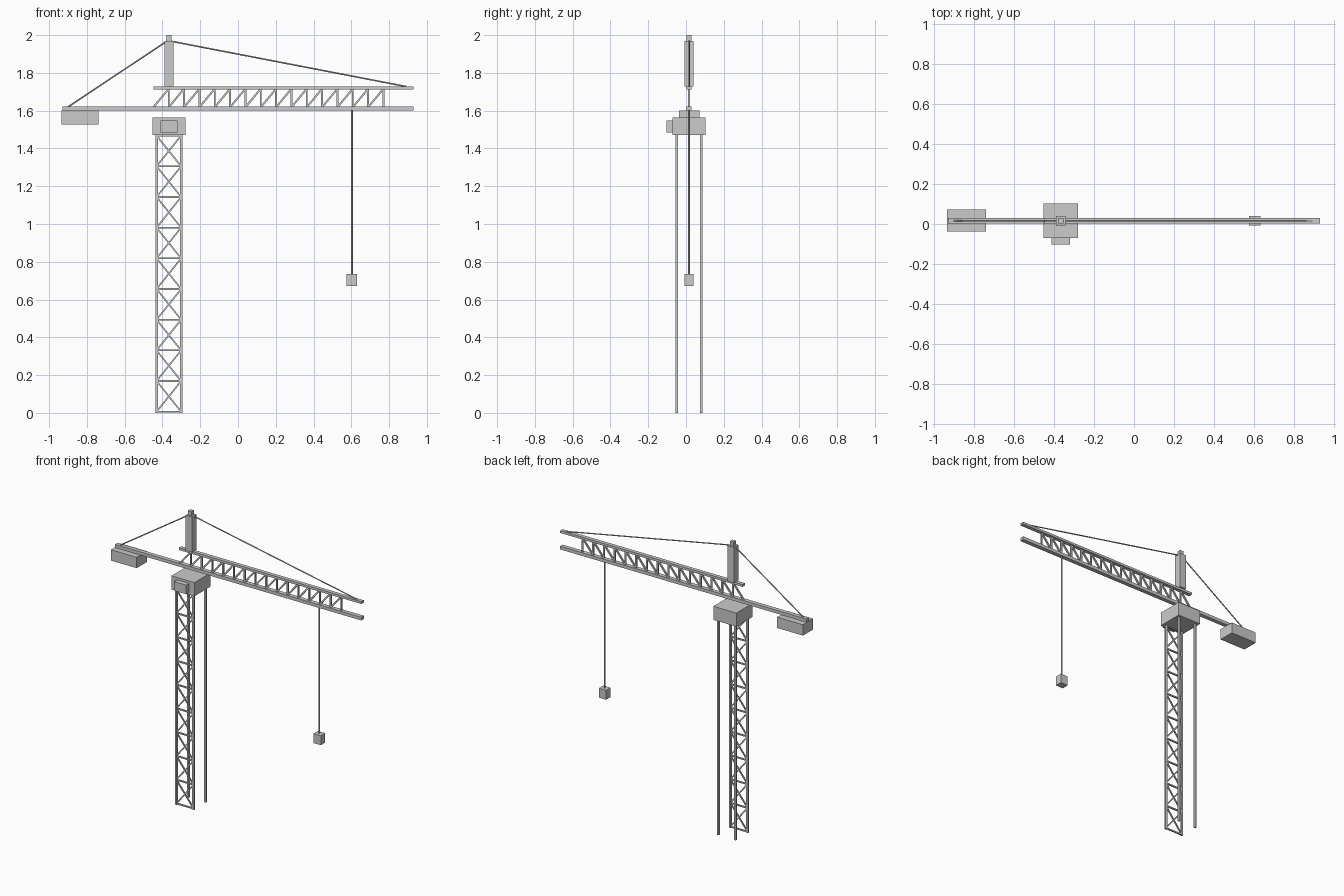
import bpy
import bmesh
from mathutils import Vector, Matrix

old = bpy.data.objects.get("Cube")
if old:
    bpy.data.objects.remove(old, do_unlink=True)

# One painted-steel colour
grey = bpy.data.materials.new("steel_grey")
grey.use_nodes = True
colour = (0.6, 0.6, 0.6, 1)
grey.diffuse_color = colour
grey.node_tree.nodes["Principled BSDF"].inputs["Base Color"].default_value = colour

MAST_X, MID_Y = -0.366, 0.016
CHORD_BASE, CHORD_TOP = 1.60, 1.622
UPPER_BASE, UPPER_TOP = 1.712, 1.728


def add_box(bm, low, high):
    low, high = Vector(low), Vector(high)
    matrix = Matrix.Translation((low + high) / 2) @ Matrix.Diagonal((*(high - low), 1))
    bmesh.ops.create_cube(bm, size=1, matrix=matrix)


def add_bar(bm, start, end, width, sides=4):
    """Straight square or round bar between two points."""
    start, end = Vector(start), Vector(end)
    axis = end - start
    z = axis.normalized()
    y = Vector((0, 1, 0))
    if abs(z.y) > 0.9:
        y = Vector((1, 0, 0))
    x = y.cross(z).normalized()
    y = z.cross(x)
    turn = Matrix((x, y, z)).transposed().to_4x4()
    place = Matrix.Translation((start + end) / 2) @ turn
    if sides == 4:
        bmesh.ops.create_cube(bm, size=1, matrix=place @ Matrix.Diagonal((width, width, axis.length, 1)))
    else:
        bmesh.ops.create_cone(bm, cap_ends=True, segments=sides, radius1=width / 2,
                              radius2=width / 2, depth=axis.length, matrix=place)


def finish(name, bm):
    mesh = bpy.data.meshes.new(name)
    bm.to_mesh(mesh)
    bm.free()
    mesh.materials.append(grey)
    obj = bpy.data.objects.new(name, mesh)
    bpy.context.collection.objects.link(obj)


def box(name, low, high):
    bm = bmesh.new()
    add_box(bm, low, high)
    finish(name, bm)


def centred_box(name, x, half, z0, z1):
    box(name, (x - half, MID_Y - half, z0), (x + half, MID_Y + half, z1))


def cable(name, start, end, width):
    bm = bmesh.new()
    add_bar(bm, start, end, width, 8)
    finish(name, bm)


# Four mast legs
HALF, MAST_TOP = 0.065, 1.47
for side, sx in (("right", -1), ("left", 1)):
    for face, sy in (("front", -1), ("back", 1)):
        x, y = MAST_X + sx * HALF, MID_Y + sy * HALF
        bm = bmesh.new()
        add_bar(bm, (x, y, 0), (x, y, MAST_TOP), 0.013)
        finish(f"mast_leg_{face}_{side}", bm)

# Crossed bracing on the front of the mast
bm = bmesh.new()
PANELS = 9
x0, x1, y = MAST_X - HALF, MAST_X + HALF, MID_Y - HALF
levels = [0.006 + i * (MAST_TOP - 0.008) / PANELS for i in range(PANELS + 1)]
for z in levels:
    add_bar(bm, (x0, y, z), (x1, y, z), 0.009)
for z0, z1 in zip(levels, levels[1:]):
    add_bar(bm, (x0, y, z0), (x1, y, z1), 0.008)
    add_bar(bm, (x1, y, z0), (x0, y, z1), 0.008)
finish("mast_bracing", bm)

# Slewing block and operator cab
box("slewing_block", (-0.453, -0.071, MAST_TOP), (-0.279, 0.103, 1.563))
box("cab", (-0.411, -0.103, 1.485), (-0.319, -0.071, 1.547))

# Jib chords and counterweight
box("lower_chord", (-0.93, MID_Y - 0.014, CHORD_BASE), (0.93, MID_Y + 0.014, CHORD_TOP))
box("upper_chord", (-0.448, MID_Y - 0.013, UPPER_BASE), (0.93, MID_Y + 0.013, UPPER_TOP))
box("counterweight", (-0.934, -0.038, 1.526), (-0.739, 0.072, CHORD_BASE))

# Jib lattice: a diagonal then an upright in each bay
bm = bmesh.new()
STEP = 0.0812
for i in range(15):
    xa = -0.448 + i * STEP
    xb = xa + STEP
    add_bar(bm, (xa, MID_Y, CHORD_TOP - 0.004), (xb, MID_Y, UPPER_BASE + 0.004), 0.01)
    add_bar(bm, (xb, MID_Y, CHORD_TOP - 0.004), (xb, MID_Y, UPPER_BASE + 0.004), 0.01)
finish("jib_lattice", bm)

# Peak tower with cap
centred_box("peak_tower", MAST_X, 0.024, UPPER_TOP, 1.97)
centred_box("peak_cap", MAST_X, 0.013, 1.97, 2.0)

# Stay cables, hoist cable and load
cable("rear_stay", (MAST_X, MID_Y, 1.975), (-0.90, MID_Y, CHORD_TOP - 0.002), 0.008)
cable("front_stay", (MAST_X, MID_Y, 1.97), (0.89, MID_Y, UPPER_TOP), 0.008)
cable("hoist_cable", (0.603, MID_Y, 0.73), (0.603, MID_Y, CHORD_BASE), 0.01)
box("hook_block", (0.575, MID_Y - 0.024, 0.672), (0.631, MID_Y + 0.024, 0.736))
